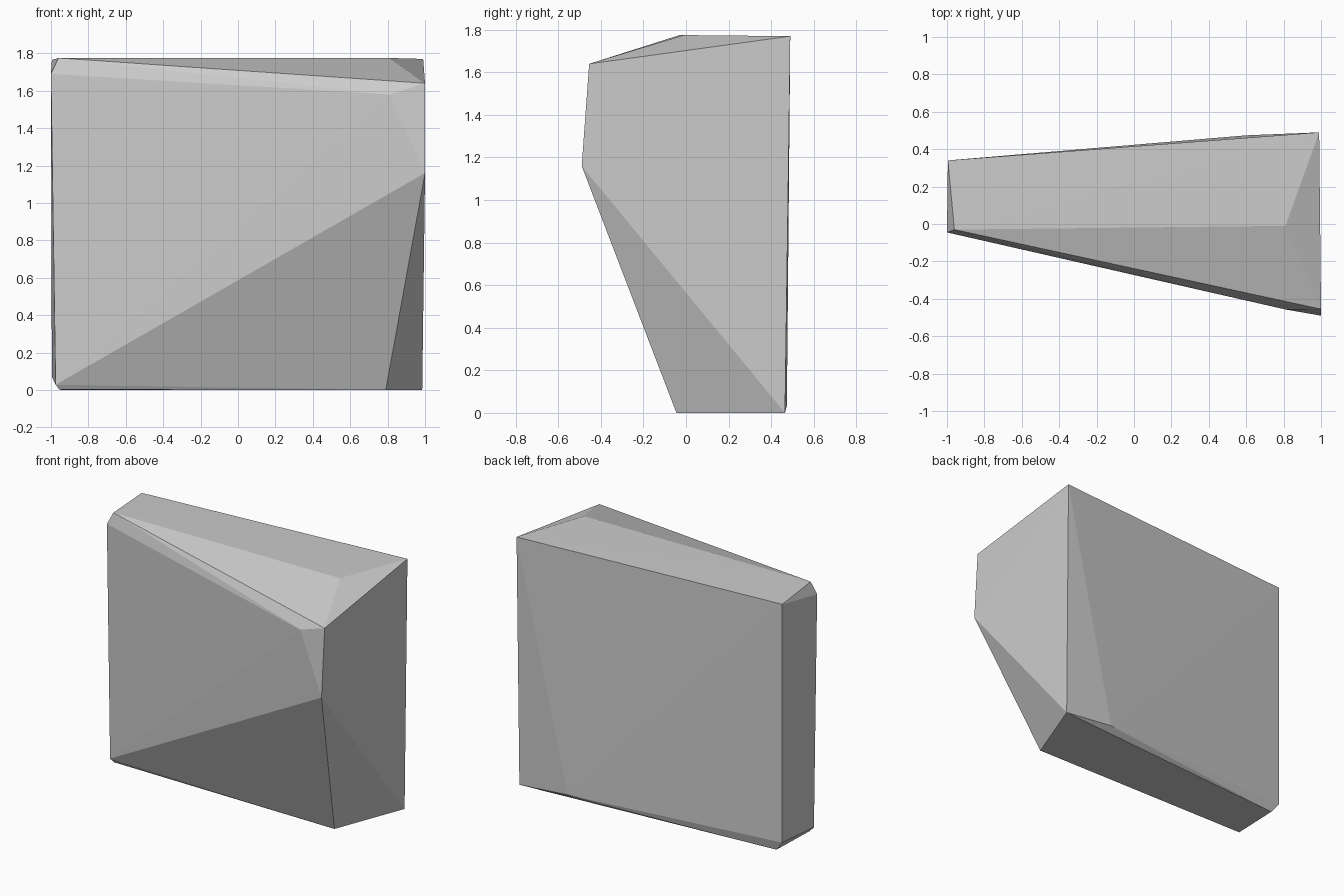
import bpy
import bmesh

cube = bpy.data.objects.get("Cube")
if cube:
    bpy.data.objects.remove(cube, do_unlink=True)

# Stone colour
stone = bpy.data.materials.new("stone_grey")
stone.use_nodes = True
colour = (0.6, 0.6, 0.6, 1.0)
stone.diffuse_color = colour
bsdf = stone.node_tree.nodes["Principled BSDF"]
bsdf.inputs["Base Color"].default_value = colour
bsdf.inputs["Roughness"].default_value = 0.9

# Corners of the chipped block
top_corners = [(-0.96, -0.03, 1.775), (0.81, -0.01, 1.775),
               (0.99, 0.49, 1.77), (-0.995, 0.34, 1.765)]
front_corners = [(-1, -0.045, 1.69), (0.81, -0.457, 1.58),
                 (1, -0.455, 1.64), (1, -0.49, 1.16)]
bottom_corners = [(-0.975, -0.045, 0.028), (-0.955, -0.03, 0.002),
                  (0.79, -0.045, 0), (0.985, 0.465, 0), (-0.94, 0.325, 0)]
back_corners = [(0.6, 0.474, 0.035), (-0.995, 0.34, 0.07)]

# Wrap the corners in a faceted convex shell
bm = bmesh.new()
for corner in top_corners + front_corners + bottom_corners + back_corners:
    bm.verts.new(corner)
bmesh.ops.convex_hull(bm, input=bm.verts[:])
bmesh.ops.recalc_face_normals(bm, faces=bm.faces[:])
for face in bm.faces:
    face.smooth = False

mesh = bpy.data.meshes.new("stone_block")
bm.to_mesh(mesh)
bm.free()
mesh.materials.append(stone)
block = bpy.data.objects.new("stone_block", mesh)
bpy.context.collection.objects.link(block)
